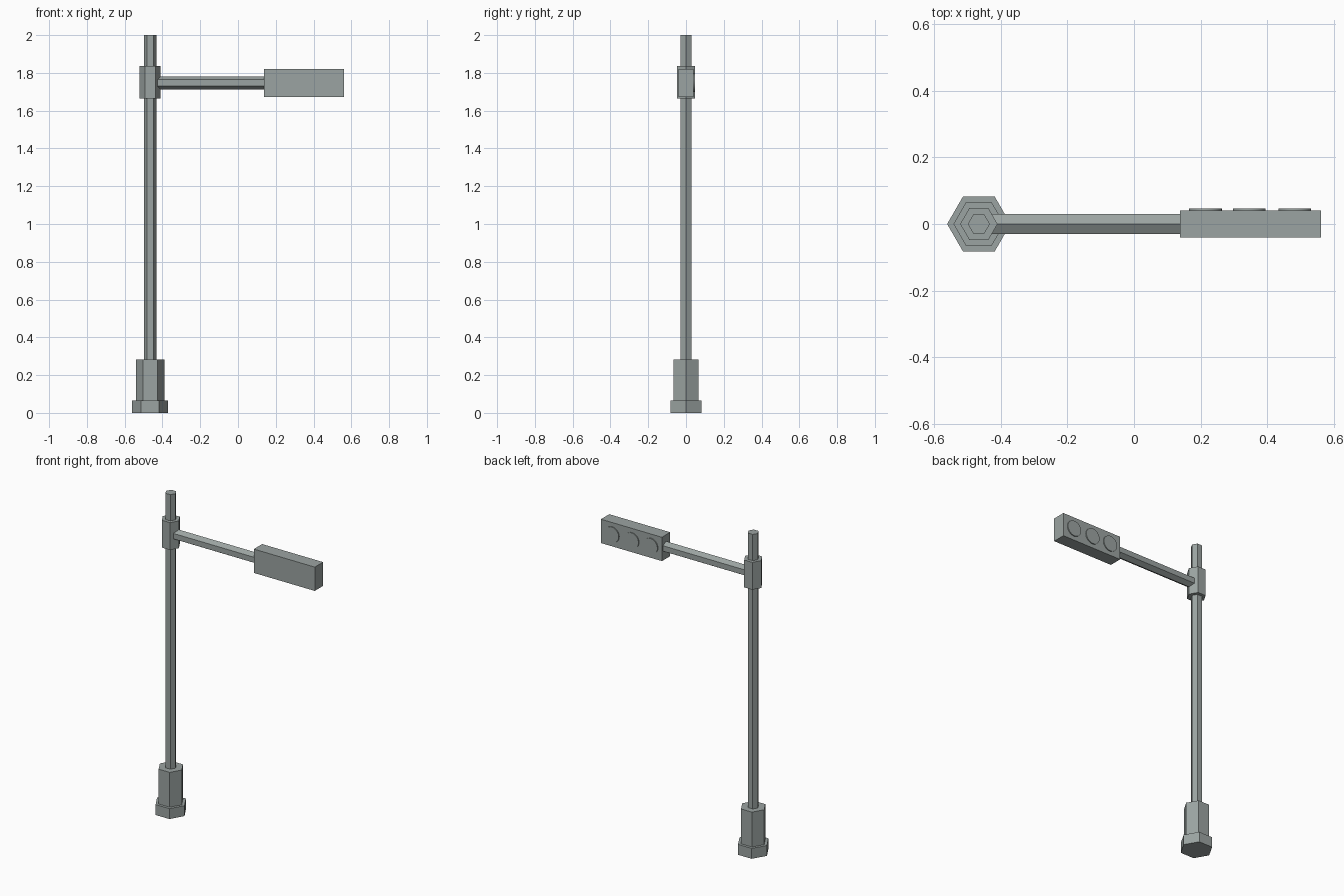
import bpy, bmesh
from math import pi, cos, sin

if "Cube" in bpy.data.objects:
    bpy.data.objects.remove(bpy.data.objects["Cube"])

POST_X = -0.465
ARM_Z = 1.747

# Dark green-grey metal
metal = bpy.data.materials.new("dark_metal")
metal.diffuse_color = (0.33, 0.37, 0.36, 1)
metal.use_nodes = True
metal.node_tree.nodes["Principled BSDF"].inputs["Base Color"].default_value = metal.diffuse_color


def add_mesh(name, bm):
    bmesh.ops.recalc_face_normals(bm, faces=bm.faces)
    mesh = bpy.data.meshes.new(name)
    bm.to_mesh(mesh)
    bm.free()
    mesh.materials.append(metal)
    obj = bpy.data.objects.new(name, mesh)
    bpy.context.collection.objects.link(obj)
    return obj


def stacked_prism(name, profile, sides):
    """Closed prism along z from (radius, height) steps, corners on +-x."""
    bm = bmesh.new()
    rings = [[bm.verts.new((r * cos(2 * pi * i / sides), r * sin(2 * pi * i / sides), z))
              for i in range(sides)] for r, z in profile]
    for low, high in zip(rings, rings[1:]):
        for i in range(sides):
            j = (i + 1) % sides
            bm.faces.new((low[i], low[j], high[j], high[i]))
    bm.faces.new(rings[0])
    bm.faces.new(rings[-1])
    return add_mesh(name, bm)


# Hexagonal post: flange, foot, shaft, collar and tip
post = stacked_prism("post", [
    (0.095, 0), (0.095, 0.065), (0.076, 0.065), (0.076, 0.283),
    (0.033, 0.283), (0.033, 1.665), (0.056, 1.665), (0.056, 1.836),
    (0.033, 1.836), (0.033, 2.0)], 6)
post.location.x = POST_X

# Hexagonal arm, running from inside the collar to the signal box
arm = stacked_prism("arm", [(0.034, 0), (0.034, 0.59)], 6)
arm.location = (-0.445, 0, ARM_Z)
arm.rotation_euler.y = pi / 2

# Signal box
bm = bmesh.new()
bmesh.ops.create_cube(bm, size=1)
bmesh.ops.scale(bm, vec=(0.422, 0.082, 0.149), verts=bm.verts)
box = add_mesh("signal_box", bm)
box.location = (0.349, 0, ARM_Z)

# Three round lamps on the back face
for n, x in enumerate((0.214, 0.345, 0.482)):
    lamp = stacked_prism(f"lamp_{n + 1}", [(0.049, 0), (0.049, 0.007)], 32)
    lamp.location = (x, 0.040, ARM_Z)
    lamp.rotation_euler.x = -pi / 2
    bpy.ops.object.select_all(action='DESELECT')
    lamp.select_set(True)
    bpy.context.view_layer.objects.active = lamp
    bpy.ops.object.shade_smooth_by_angle()
